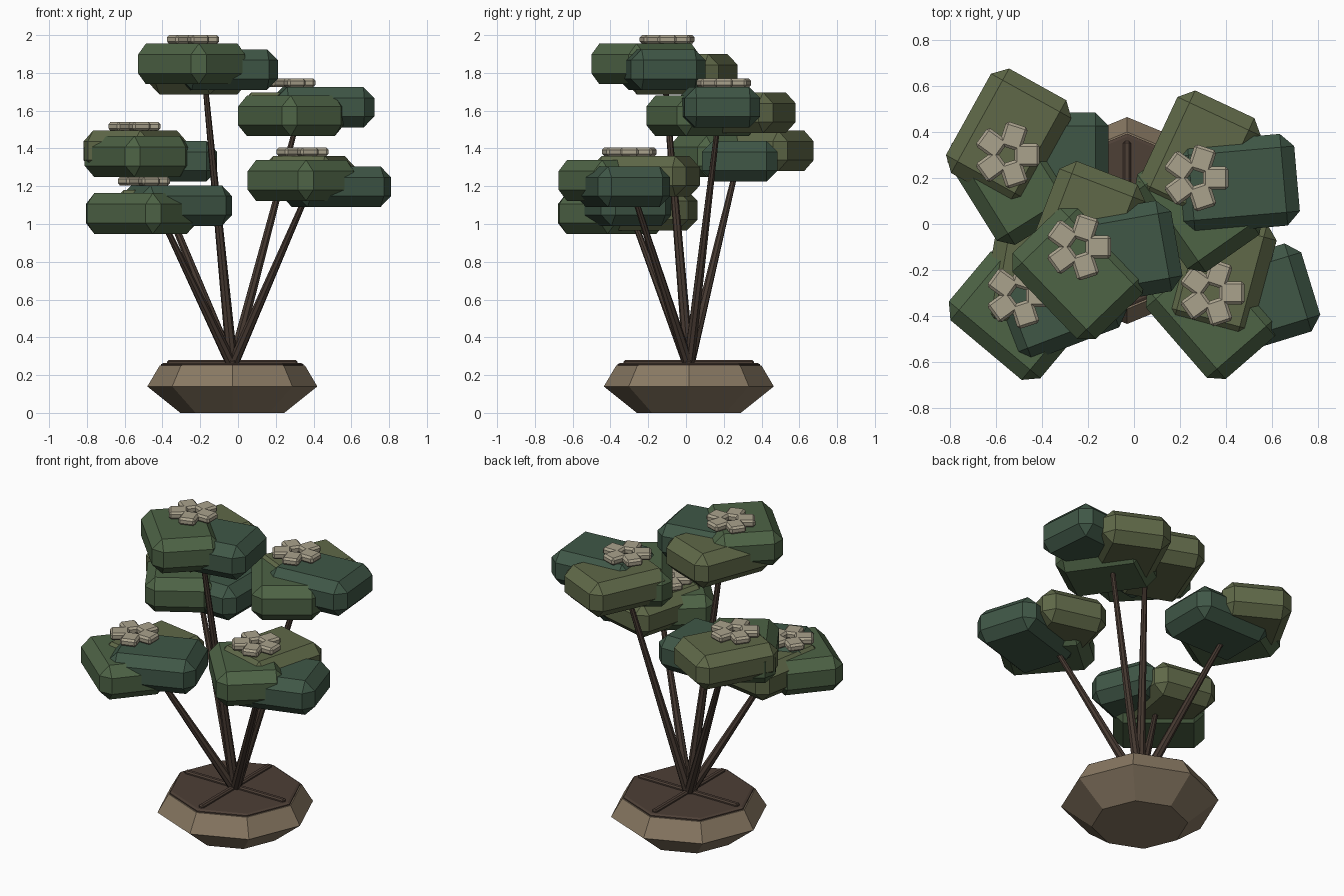
import bpy, bmesh, math
from mathutils import Vector, Matrix

if "Cube" in bpy.data.objects:
    bpy.data.objects.remove(bpy.data.objects["Cube"])


def material(name, rgb):
    m = bpy.data.materials.new(name)
    m.diffuse_color = (*rgb, 1)
    m.use_nodes = True
    m.node_tree.nodes["Principled BSDF"].inputs["Base Color"].default_value = m.diffuse_color
    return m


POT = material("clay", (0.25, 0.19, 0.125))
SOIL = material("soil", (0.075, 0.05, 0.037))
BARK = material("bark", (0.06, 0.04, 0.03))
LEAF = [material("leaf_mid", (0.075, 0.125, 0.06)),
        material("leaf_dark", (0.05, 0.095, 0.062)),
        material("leaf_olive", (0.115, 0.14, 0.065))]
BLOOM = material("blossom", (0.4, 0.36, 0.265))


def finish(bm, name, mat):
    bmesh.ops.recalc_face_normals(bm, faces=bm.faces)
    me = bpy.data.meshes.new(name)
    bm.to_mesh(me)
    bm.free()
    me.materials.append(mat)
    ob = bpy.data.objects.new(name, me)
    bpy.context.collection.objects.link(ob)
    return ob


def chamfer_box(name, size, centre, degrees, bevel, mat):
    bm = bmesh.new()
    bmesh.ops.create_cube(bm, size=1)
    bmesh.ops.scale(bm, vec=size, verts=bm.verts)
    bmesh.ops.bevel(bm, geom=bm.edges[:], offset=bevel, segments=1,
                    affect='EDGES', profile=0.5)
    bm.transform(Matrix.Translation(centre) @ Matrix.Rotation(math.radians(degrees), 4, 'Z'))
    return finish(bm, name, mat)


def octagon_stack(name, profile, mat):
    """Stacked octagon rings, (radius, z), closed at both ends."""
    bm = bmesh.new()
    rings = [[bm.verts.new((BX + r * math.cos(i * math.pi / 4),
                            BY + r * math.sin(i * math.pi / 4), z)) for i in range(8)]
             for r, z in profile]
    for a, b in zip(rings, rings[1:]):
        for i in range(8):
            j = (i + 1) % 8
            bm.faces.new((a[i], a[j], b[j], b[i]))
    bm.faces.new(rings[0])
    bm.faces.new(rings[-1])
    return finish(bm, name, mat)


def trunk(name, start, end, r1, r2):
    start, end = Vector(start), Vector(end)
    d = end - start
    bm = bmesh.new()
    bmesh.ops.create_cone(bm, cap_ends=True, segments=8, radius1=r1, radius2=r2, depth=d.length)
    bm.transform(Matrix.Translation((start + end) / 2) @ d.to_track_quat('Z', 'Y').to_matrix().to_4x4())
    return finish(bm, name, BARK)


# pot, soil and crossed surface ridges
BX, BY = -0.03, 0.015
octagon_stack("pot", [(0.275, 0), (0.45, 0.14), (0.385, 0.25)], POT)
octagon_stack("soil", [(0.36, 0.24), (0.378, 0.247), (0.378, 0.257), (0.365, 0.264)], SOIL)
for k in range(2):
    chamfer_box("soil_ridge", (0.69, 0.034, 0.03), (BX, BY, 0.265), 90 * k, 0.008, SOIL)

# each cluster: blossom centre, canopy top, trunk tip, then three puffs (x, y, drop, angle)
CLUSTERS = [
    ((-0.55, 0.30), 1.495, (-0.50, 0.29),
     [(-0.535, 0.205, 0.03, -58), (-0.37, 0.285, 0.055, 0), (-0.545, 0.38, 0, 61)]),
    ((0.27, 0.20), 1.725, (0.335, 0.18),
     [(0.28, 0.085, 0.045, -55), (0.45, 0.175, 0, 5), (0.285, 0.285, 0.028, 65)]),
    ((-0.24, -0.10), 1.955, (-0.185, -0.12),
     [(-0.245, -0.215, 0, -46), (-0.07, -0.13, 0.03, 10), (-0.21, -0.02, 0.055, 69)]),
    ((-0.50, -0.31), 1.205, (-0.44, -0.31),
     [(-0.515, -0.395, 0.042, -40), (-0.325, -0.335, 0, 21), (-0.43, -0.22, 0.025, 80)]),
    ((0.34, -0.30), 1.36, (0.41, -0.31),
     [(0.335, -0.385, 0.022, -49), (0.52, -0.335, 0.055, 17), (0.375, -0.215, 0, 75)]),
]

PUFF_H = 0.215
for (fx, fy), top, (tx, ty), puffs in CLUSTERS:
    trunk("trunk", (BX, BY, 0.25), (tx, ty, top - 0.1), 0.03, 0.013)
    for (x, y, drop, ang), mat in zip(puffs, LEAF):
        chamfer_box("leaf_puff", (0.52, 0.40, PUFF_H), (x, y, top - drop - PUFF_H / 2),
                    ang, 0.058, mat)
    # ring of five blossom blocks
    for k in range(5):
        a = math.radians(72 * k)
        chamfer_box("blossom", (0.11, 0.10, 0.045),
                    (fx + 0.085 * math.cos(a), fy + 0.085 * math.sin(a), top + 0.022),
                    72 * k, 0.012, BLOOM)
